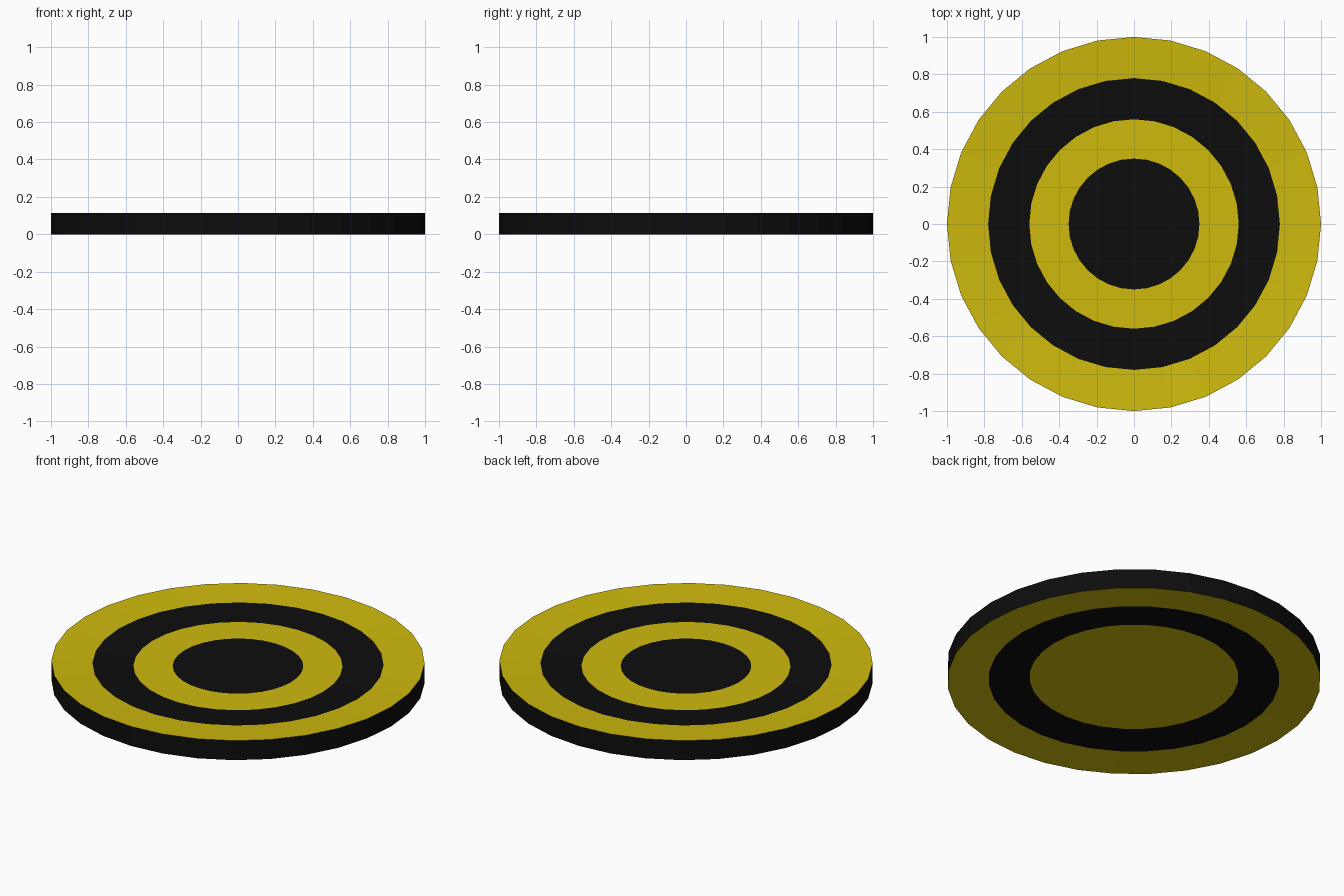
import bpy, bmesh
from math import cos, sin, pi

if "Cube" in bpy.data.objects:
    bpy.data.objects.remove(bpy.data.objects["Cube"], do_unlink=True)

SIDES = 32
HEIGHT = 0.115


def flat_material(name, colour):
    mat = bpy.data.materials.new(name)
    mat.use_nodes = True
    mat.diffuse_color = colour
    mat.node_tree.nodes["Principled BSDF"].inputs["Base Color"].default_value = colour
    return mat


yellow = flat_material("yellow", (0.62, 0.49, 0.004, 1))
black = flat_material("black", (0.004, 0.004, 0.004, 1))
YELLOW, BLACK = 0, 1

# Dished profile from top centre to bottom centre: radius, height
DISH = 0.025
profile = [(0.35, HEIGHT - DISH), (0.56, HEIGHT - DISH), (0.78, HEIGHT - DISH / 2),
           (1.0, HEIGHT), (1.0, 0), (0.78, DISH / 2), (0.56, DISH)]
band_colours = [YELLOW, BLACK, YELLOW, BLACK, YELLOW, BLACK]

bm = bmesh.new()
rings = []
for radius, z in profile:
    rings.append([bm.verts.new((radius * cos(2 * pi * i / SIDES),
                                radius * sin(2 * pi * i / SIDES), z))
                  for i in range(SIDES)])

# Coloured bands between neighbouring rings
for inner, outer, colour in zip(rings, rings[1:], band_colours):
    for i in range(SIDES):
        j = (i + 1) % SIDES
        face = bm.faces.new((inner[i], outer[i], outer[j], inner[j]))
        face.material_index = colour

# Black top centre and yellow bottom centre
bm.faces.new(rings[0]).material_index = BLACK
bm.faces.new(rings[-1][::-1]).material_index = YELLOW
bmesh.ops.recalc_face_normals(bm, faces=bm.faces)

mesh = bpy.data.meshes.new("striped_disc")
bm.to_mesh(mesh)
bm.free()
mesh.materials.append(yellow)
mesh.materials.append(black)
disc = bpy.data.objects.new("striped_disc", mesh)
bpy.context.collection.objects.link(disc)
